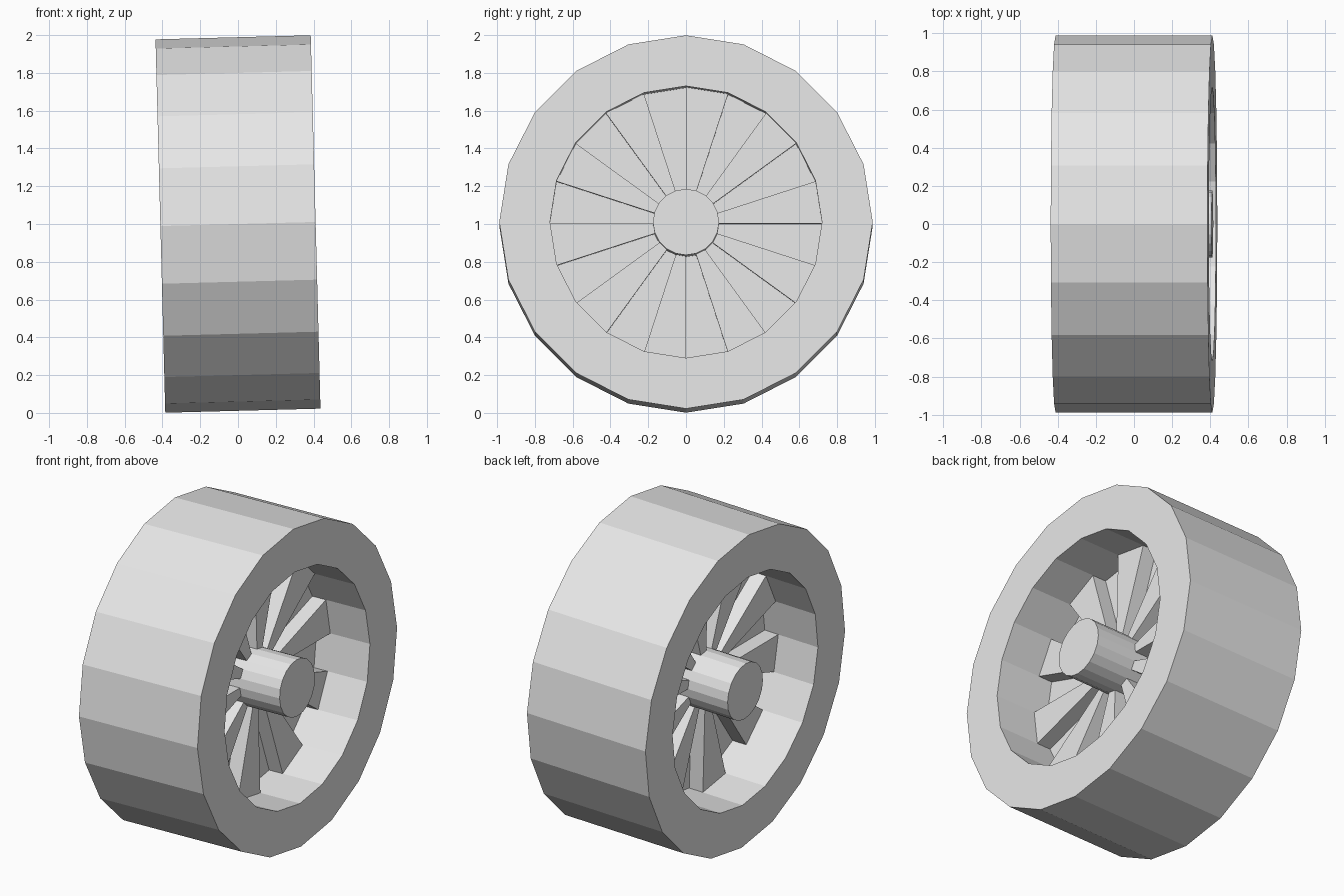
import bpy, bmesh, math

if "Cube" in bpy.data.objects:
    bpy.data.objects.remove(bpy.data.objects["Cube"])

SIDES = 20            # every round part shares the same facets
R_OUT, R_IN, R_HUB = 0.9885, 0.72, 0.175
HALF = 0.411          # half width of the wheel
SPOKE, WEB = 0.136, 0.042   # half thickness of spokes and web
TILT = math.radians(-1.5)

grey = bpy.data.materials.new("light_grey")
grey.diffuse_color = (0.8, 0.8, 0.8, 1)
grey.use_nodes = True
grey.node_tree.nodes["Principled BSDF"].inputs["Base Color"].default_value = grey.diffuse_color


def finish(name, bm):
    bmesh.ops.recalc_face_normals(bm, faces=bm.faces)
    mesh = bpy.data.meshes.new(name)
    bm.to_mesh(mesh)
    bm.free()
    mesh.materials.append(grey)
    obj = bpy.data.objects.new(name, mesh)
    obj.location.z = 1
    obj.rotation_euler.y = TILT
    bpy.context.collection.objects.link(obj)


def point(radius, step):
    a = 2 * math.pi * step / SIDES
    return radius * math.cos(a), radius * math.sin(a)


def prism(bm, outline, half):
    """Extrude a y-z outline along the axle."""
    ends = [[bm.verts.new((x, y, z)) for y, z in outline] for x in (-half, half)]
    n = len(outline)
    for end in ends:
        bm.faces.new(end)
    for i in range(n):
        j = (i + 1) % n
        bm.faces.new((ends[0][i], ends[0][j], ends[1][j], ends[1][i]))


def wedge(bm, step, half):
    prism(bm, [point(R_HUB, step), point(R_IN, step),
               point(R_IN, step + 1), point(R_HUB, step + 1)], half)


# tyre: square section swept around the axle
bm = bmesh.new()
section = [(-HALF, R_IN), (-HALF, R_OUT), (HALF, R_OUT), (HALF, R_IN)]
rings = [[bm.verts.new((x, *point(r, s))) for x, r in section] for s in range(SIDES)]
for s in range(SIDES):
    a, b = rings[s], rings[(s + 1) % SIDES]
    for i in range(4):
        j = (i + 1) % 4
        bm.faces.new((a[i], a[j], b[j], b[i]))
finish("tyre", bm)

# hub
bm = bmesh.new()
prism(bm, [point(R_HUB, s) for s in range(SIDES)], HALF)
finish("hub", bm)

# thick spokes alternate with thin web panels
for name, first, half in (("spokes", 0, SPOKE), ("web_panels", 1, WEB)):
    bm = bmesh.new()
    for s in range(first, SIDES, 2):
        wedge(bm, s, half)
    finish(name, bm)
